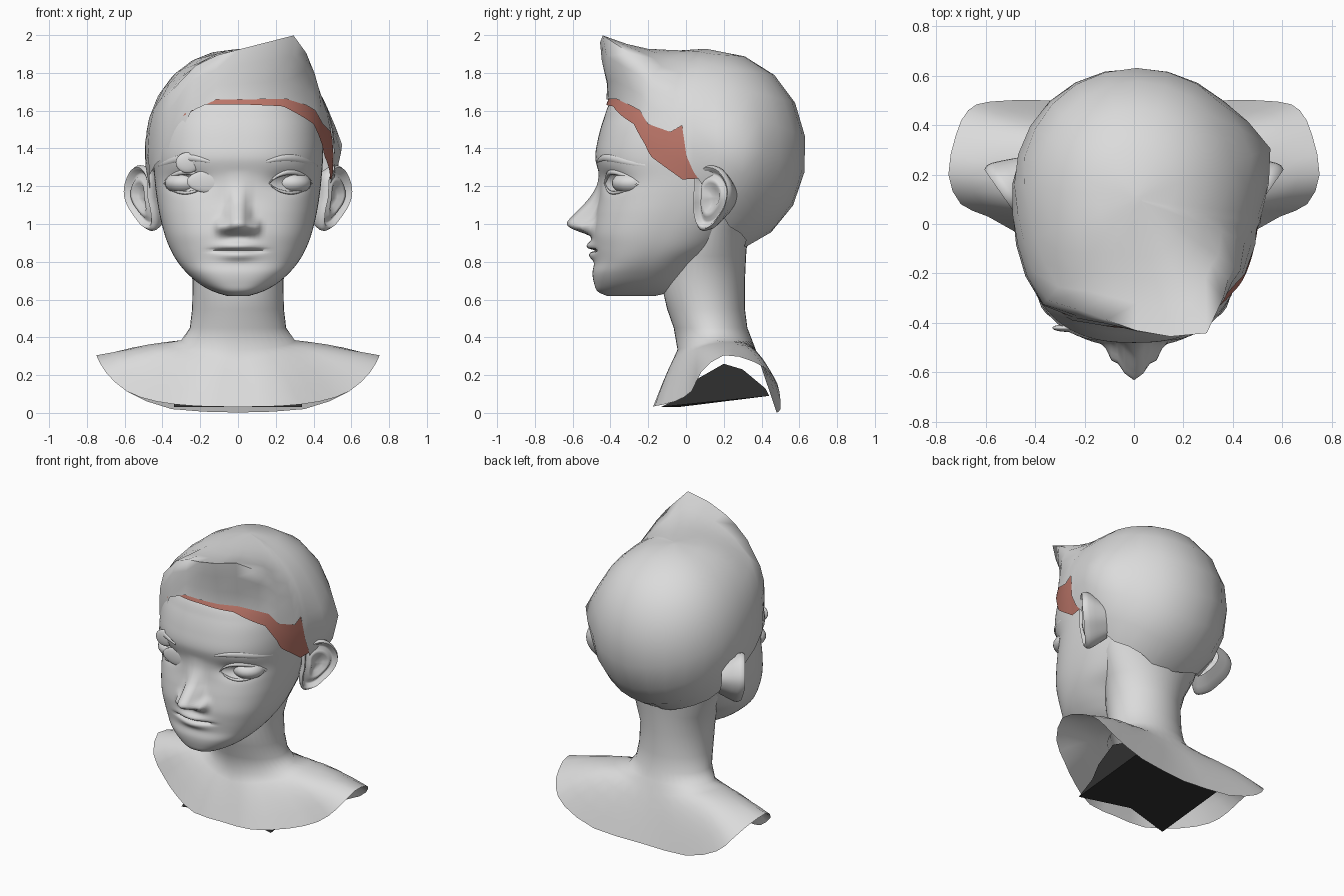
import bpy, bmesh
from math import sin, cos, pi, exp, asin, radians
from mathutils import Vector

cube = bpy.data.objects.get("Cube")
if cube:
    bpy.data.objects.remove(cube)


def material(name, rgb):
    m = bpy.data.materials.new(name)
    m.use_nodes = True
    m.diffuse_color = (*rgb, 1)
    node = next(n for n in m.node_tree.nodes if n.type == 'BSDF_PRINCIPLED')
    node.inputs["Base Color"].default_value = (*rgb, 1)
    return m


GREY = material("clay grey", (0.71, 0.71, 0.71))
RED = material("scalp red", (0.5, 0.18, 0.14))
DARK = material("base charcoal", (0.03, 0.03, 0.03))


def interp(table, t, smooth=True):
    """Interpolate rows of (key, value, ...) at key t."""
    if t <= table[0][0]:
        return table[0][1:]
    for i in range(len(table) - 1):
        a, b = table[i], table[i + 1]
        if t <= b[0]:
            f = (t - a[0]) / (b[0] - a[0])
            p, q = table[max(i - 1, 0)], table[min(i + 2, len(table) - 1)]
            if not smooth:
                return [u + (v - u) * f for u, v in zip(a[1:], b[1:])]
            out = []
            for j in range(1, len(a)):
                m0 = (b[j] - p[j]) / (b[0] - p[0]) * (b[0] - a[0])
                m1 = (q[j] - a[j]) / (q[0] - a[0]) * (b[0] - a[0])
                out.append((2*f**3 - 3*f*f + 1) * a[j] + (f**3 - 2*f*f + f) * m0
                           + (3*f*f - 2*f**3) * b[j] + (f**3 - f*f) * m1)
            return out
    return table[-1][1:]


def loft(name, rings, mat, closed=True, caps=(False, False), angle=60):
    """Skin a list of point rings."""
    bm = bmesh.new()
    rows = [[bm.verts.new(p) for p in r] for r in rings]
    n = len(rows[0])
    for r0, r1 in zip(rows, rows[1:]):
        for i in range(n if closed else n - 1):
            j = (i + 1) % n
            bm.faces.new((r0[i], r0[j], r1[j], r1[i]))
    for flag, row in zip(caps, (rows[0], rows[-1])):
        if flag:
            bm.faces.new(row)
    bmesh.ops.recalc_face_normals(bm, faces=bm.faces)
    me = bpy.data.meshes.new(name)
    bm.to_mesh(me)
    bm.free()
    me.materials.append(mat)
    ob = bpy.data.objects.new(name, me)
    bpy.context.collection.objects.link(ob)
    for o in bpy.context.selected_objects:
        o.select_set(False)
    bpy.context.view_layer.objects.active = ob
    ob.select_set(True)
    bpy.ops.object.shade_smooth_by_angle(angle=radians(angle))


def tube(name, pts, radius, flat=1.0):
    """Tapered strip following points on the face."""
    rings = []
    for i, p in enumerate(pts):
        r = radius * (0.35 + 0.65 * sin(pi * i / (len(pts) - 1)))
        rings.append([Vector(p) + Vector((0, cos(a) * r * flat, sin(a) * r))
                      for a in (2 * pi * k / 8 for k in range(8))])
    loft(name, rings, GREY, caps=(True, True))


def ball(name, centre, radii):
    rings = [[Vector(centre) + Vector((radii[0] * sin(t) * cos(a), radii[1] * sin(t) * sin(a),
              radii[2] * cos(t))) for a in (2 * pi * k / 24 for k in range(24))]
             for t in (pi * (0.01 + 0.98 * i / 14) for i in range(15))]
    loft(name, rings, GREY, caps=(True, True))


# Head: height, half width, front, back
HEAD = [(.62, .06, -.42, -.16), (.64, .125, -.465, -.08), (.68, .2, -.485, -.02),
        (.74, .27, -.495, .04), (.80, .32, -.485, .1), (.87, .36, -.49, .2),
        (.95, .39, -.495, .28), (1.05, .415, -.48, .36), (1.15, .432, -.46, .43),
        (1.25, .443, -.458, .48), (1.35, .45, -.48, .5), (1.45, .448, -.466, .5),
        (1.55, .43, -.438, .48), (1.65, .38, -.395, .42), (1.75, .28, -.28, .33), (1.82, .15, -.1, .2)]
NOSE = [(.935, 0), (.955, .06), (.98, .122), (1.005, .143), (1.04, .122), (1.12, .062),
        (1.2, .018), (1.28, 0)]
P = 2.5


def bell(v, s):
    return exp(-(v / s) ** 2)


def relief(x, z):
    """Depth of the nose, lips and eye sockets in front of the plain face."""
    x = abs(x)
    w = .066 - .02 * min(1, max(0, (z - .99) / .12))
    nostril = .075 * exp(-((x - .06) / .05) ** 4) * bell(z - .985, .037)
    d = max(interp(NOSE, z)[0] * exp(-(x / w) ** 3), nostril)
    d += .036 * bell(z - .882, .027) * bell(x, .1) + .026 * bell(z - .832, .025) * bell(x, .09)
    d -= .035 * bell(z - .86, .008) * exp(-(x / .13) ** 4)
    return d - .04 * bell(x - .27, .1) * bell(z - 1.22, .05)


def face_y(x, z):
    w, yf, yb = interp(HEAD, z)
    yc = (yf + yb) / 2
    return yc - (yc - yf) * max(0, 1 - (abs(x) / w) ** P) ** (1 / P) - relief(x, z)


def head_ring(z, n=120):
    w, yf, yb = interp(HEAD, z)
    yc, ring = (yf + yb) / 2, []
    for k in range(n):
        a = 2 * pi * k / n
        s, c = sin(a), cos(a)
        x = w * abs(s) ** (2 / P) * (1 if s > 0 else -1)
        y = yc - (yc - yf) * abs(c) ** (2 / P) - relief(x, z) if c > 0 else yc + (yb - yc) * abs(c) ** .9
        ring.append((x, y, z))
    return ring


loft("head", [head_ring(.62 + 1.2 * i / 110) for i in range(111)], GREY, caps=(True, True), angle=80)

# Eyes, lids, brows and ears on both sides
EAR = [(.05, 1.17), (.1, 1.26), (.38, 1.31), (.75, 1.29), (1, 1.2), (.95, 1.1), (.75, 1.03),
       (.5, .975), (.2, .97), (.05, 1.05)]
EAR_RINGS = [(.05, .03), (.28, .028), (.45, .004), (.58, .002), (.7, .022), (.78, .018), (.86, -.004),
             (.93, -.01), (1, .008), (.98, .03), (.86, .07), (.62, .14)]
ear_rows = [(k, *p) for k, p in enumerate(EAR + EAR[:1])]
for s, side in ((1, "left"), (-1, "right")):
    ball(side + "_eye", (s * .28, -.283, 1.217), (.108, .11, .064))
    for lid, lift, r in (("upper_lid", .06, .014), ("lower_lid", -.05, .009)):
        xs = [.165 + .23 * i / 12 for i in range(13)]
        pts = [(s * x, face_y(x, z) - .004, z) for x, z in
               ((x, 1.215 + lift * sin(pi * i / 12) ** .7) for i, x in enumerate(xs))]
        tube(side + "_" + lid, pts, r)
    brow = [(x, 1.33 + .03 * sin(pi * i / 10) - .002 * i) for i, x in
            enumerate(.15 + .27 * i / 10 for i in range(11))]
    tube(side + "_brow", [(s * x, face_y(x, z) - .003, z) for x, z in brow], .018, .5)
    rings = []
    for f, depth in EAR_RINGS:
        ring = []
        for i in range(40):
            u, z = interp(ear_rows, i / 4)
            u, z = .5 + (u - .5) * f, 1.14 + (z - 1.14) * f
            x = .46 + .14 * u - .22 * max(0, 1.14 - z) - .83 * depth
            ring.append((s * x, .03 + .2 * u + .55 * depth, z))
        rings.append(ring)
    loft(side + "_ear", rings, GREY, caps=(True, False), angle=80)

# Stray skin patches beside the right eye
ball("right_eye_patch", (-.265, face_y(.265, 1.33), 1.325), (.065, .016, .055))
ball("right_lid_patch", (-.15, face_y(.15, 1.22) + .004, 1.225), (.12, .014, .06))

# Hair: rim height by bearing, 0 = front, positive toward the left
HAIR_RIM = [(-180, .87), (-150, .9), (-107, 1.0), (-78, 1.22), (-60, 1.3), (-40, 1.38), (-33, 1.57),
            (-15, 1.655), (32, 1.66), (49, 1.6), (57, 1.51), (66, 1.47), (76, 1.52), (79, 1.36),
            (85, 1.24), (107, 1.0), (150, .89), (180, .87)]
SCALP_RIM = [(-38, 1.55), (-20, 1.635), (0, 1.635), (25, 1.625), (46, 1.53), (54, 1.42), (57, 1.36),
             (66, 1.3), (76, 1.235), (86, 1.24)]
TUFT_ROWS = (0, .22, .65, 1, .55, .25, .1, 0, 0)
TUFT_AT = 360 / 13


def scalp_point(deg, phi, k, push=0):
    a = radians(deg)
    s, c = abs(sin(a)), cos(a)
    p = 2.1 + .4 * max(c, 0)
    r = max(0, 1 - abs(sin(phi)) ** p) ** (1 / p)
    r /= ((s / .5) ** p + (abs(c) / (.56 if c > 0 else .53)) ** p) ** (1 / p)
    # Lock of hair standing out behind the left ear
    r = r * k * (1 + .14 * bell(deg - 110, 15) * bell(phi, .3)) + .2 * push
    return (.01 + r * sin(a), .1 - r * c, 1.38 + .54 * k * sin(phi) + .185 * push)


def latitude(z):
    return asin(max(-1, min(1, (z - 1.38) / .54)))


bearings = sorted([-180 + 360 * i / 26 for i in range(26)] + [49, 76, 79])
rows = []
for j in range(9):
    row = []
    for b in bearings:
        low = latitude(interp(HAIR_RIM, b, False)[0])
        off = b - TUFT_AT
        push = max(0, 1 - abs(off) / (45 if off > 0 else 100)) ** 1.5 * TUFT_ROWS[j]
        row.append(scalp_point(b, low + (pi / 2 - .03 - low) * j / 8, 1.01, push))
    rows.append(row)
loft("hair", rows, GREY, caps=(False, True), angle=80)

# Hairline strip below the hair
strip = []
for j in range(4):
    row = []
    for i in range(63):
        b = -38 + 2 * i
        low = latitude(interp(SCALP_RIM, b, False)[0])
        high = max(low, latitude(interp(HAIR_RIM, b, False)[0])) + .06
        row.append(scalp_point(b, low + (high - low) * j / 3, .995))
    strip.append(row)
loft("hairline", strip, RED, closed=False)

# Neck and shoulders: neck ellipses flaring to an open rim
NECK = [(1.15, .38, -.02, .36), (.97, .34, -.06, .33), (.83, .275, -.11, .318), (.7, .24, -.135, .312),
        (.55, .243, -.1, .312), (.45, .255, -.065, .325), (.385, .3, -.045, .35)]
RIM = [(0, -.17, .032), (.22, -.165, .036), (.43, -.06, .06), (.59, .03, .115), (.7, .08, .215),
       (.75, .2, .305), (.72, .36, .27), (.67, .46, .2), (.58, .495, .11), (.35, .5, .02), (0, .48, .002)]
rim_rows = [(k, *p) for k, p in enumerate(RIM)]
N = 40


def neck_ring(z, w, yf, yb):
    yc = (yf + yb) / 2
    return [Vector((w * sin(a), yc - (yb - yc) * cos(a), z)) for a in (2 * pi * k / N for k in range(N))]


rings = [neck_ring(*r) for r in NECK]
base = rings[-1]
for k, v in enumerate(base):
    v.z -= .05 * max(0, cos(2 * pi * k / N))
rim = []
for k in range(N):
    q = k / (N / 2)
    x, y, z = interp(rim_rows, 10 * (q if q <= 1 else 2 - q))
    rim.append(Vector((x if q <= 1 else -x, y, z)))
for i in range(1, 6):
    t = i / 5
    rings.append([b.lerp(r, t) + Vector((0, 0, .04 * sin(pi * t) * abs(sin(4 * pi * k / N))))
                  for k, (b, r) in enumerate(zip(base, rim))])
loft("neck_and_shoulders", rings, GREY, angle=80)

# Dark arched block under the shoulders, notched at the front
ARCH = [(-.13, .032), (0, .1), (.06, .18), (.2, .26), (.3, .23), (.42, .13), (.44, .09)]
loft("base_block", [[(x, y + (.1 if x == 0 and y < 0 else 0), z) for y, z in ARCH]
                    for x in (-.34, 0, .34)], DARK, caps=(True, True), angle=20)
